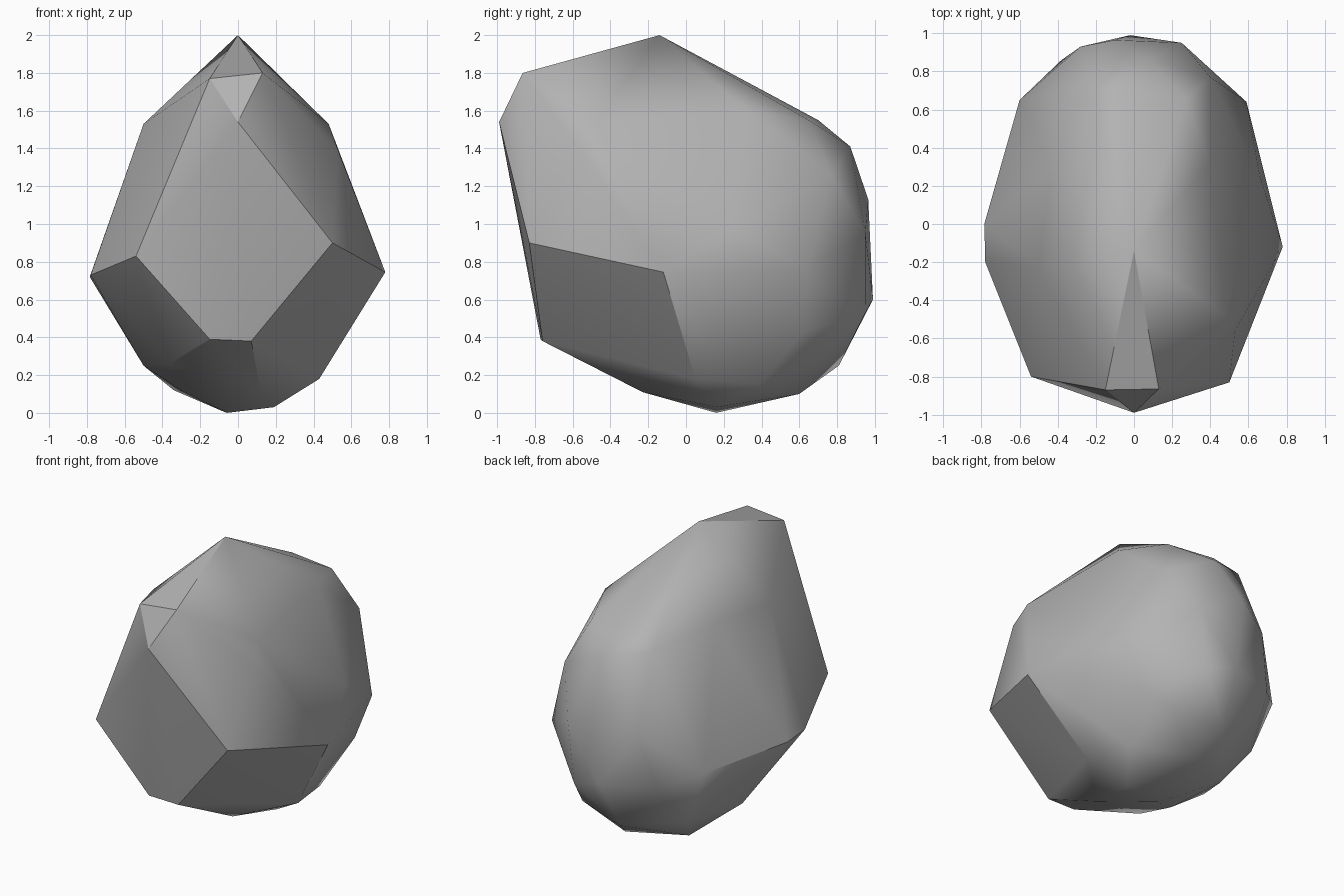
import bpy
import bmesh
import random
from math import radians
from mathutils import Vector

# Remove the default object only
default_cube = bpy.data.objects.get("Cube")
if default_cube:
    bpy.data.objects.remove(default_cube, do_unlink=True)

# Corner points of the boulder, grouped by region
peak = [(0, -.14, 2)]
front_chip = [(-.15, -.87, 1.77), (.13, -.865, 1.8), (0, -.99, 1.54)]
front_facet = [(.5, -.83, .9), (-.54, -.8, .83), (-.15, -.77, .39), (.07, -.76, .38)]
shoulders = [(.48, -.48, 1.53), (.53, -.56, 1.39), (-.5, -.22, 1.53),
             (.4, .32, 1.6), (-.43, .3, 1.57)]
side_corners = [(.78, -.12, .745), (.66, .25, .98), (-.78, -.2, .73),
                (-.785, 0, .72), (.59, .64, .75), (-.6, .65, .7)]
upper_back = [(.27, .65, 1.55), (-.07, .7, 1.55), (-.25, .73, 1.49),
              (.07, .87, 1.41), (.4, .77, 1.26)]
middle_back = [(-.1, .965, 1.13), (.25, .95, .95), (-.28, .93, .98),
               (-.02, .99, .6), (.2, .95, .53), (-.38, .86, .61)]
lower_back = [(-.06, .81, .25), (.29, .73, .3), (.47, .62, .43),
              (.05, .6, .1), (-.45, .62, .31), (-.5, .09, .25)]
underside = [(.36, .39, .15), (.43, .05, .18), (.19, .16, .03), (-.06, .16, 0),
             (-.34, .45, .12), (-.3, 0, .12), (.12, -.23, .11), (-.36, -.37, .26)]


def make_material(name, colour):
    """Plain flat colour for viewport and render."""
    material = bpy.data.materials.new(name)
    material.use_nodes = True
    material.diffuse_color = colour
    shader = material.node_tree.nodes["Principled BSDF"]
    shader.inputs["Base Color"].default_value = colour
    shader.inputs["Roughness"].default_value = .9
    return material


def make_hull(name, regions, material):
    """Wrap all the corner points in one closed convex skin."""
    rng = random.Random(1)
    bm = bmesh.new()
    for region in regions:
        for corner in region:
            # A tiny wobble keeps any four corners from being coplanar
            wobble = Vector([rng.uniform(-1, 1) for axis in corner]) / 5000
            bm.verts.new(Vector(corner) + wobble)
    verts = bm.verts[:]

    # Keep each triangle that has every other corner on one side
    for i, a in enumerate(verts):
        for j, b in enumerate(verts[:i]):
            for c in verts[:j]:
                normal = (b.co - a.co).cross(c.co - a.co)
                level = normal.dot(a.co)
                sides = [normal.dot(v.co) > level
                         for v in verts if v not in (a, b, c)]
                if not any(sides):
                    bm.faces.new((a, b, c))
                elif all(sides):
                    bm.faces.new((a, c, b))

    loose = [v for v in verts if not v.link_faces]
    bmesh.ops.delete(bm, geom=loose, context="VERTS")
    mesh = bpy.data.meshes.new(name)
    bm.to_mesh(mesh)
    bm.free()
    mesh.materials.append(material)
    obj = bpy.data.objects.new(name, mesh)
    bpy.context.collection.objects.link(obj)
    return obj


# Boulder: soft worn back, crisp broken front
stone_grey = make_material("stone grey", (.45, .45, .45, 1))
boulder = make_hull("boulder", [peak, front_chip, front_facet, shoulders,
                                side_corners, upper_back, middle_back,
                                lower_back, underside], stone_grey)
bpy.ops.object.select_all(action="DESELECT")
boulder.select_set(True)
bpy.context.view_layer.objects.active = boulder
bpy.ops.object.shade_smooth_by_angle(angle=radians(30))

# Large facets keep their own shading, small ones blend between them
weighting = boulder.modifiers.new("facet weighting", "WEIGHTED_NORMAL")
weighting.keep_sharp = True
